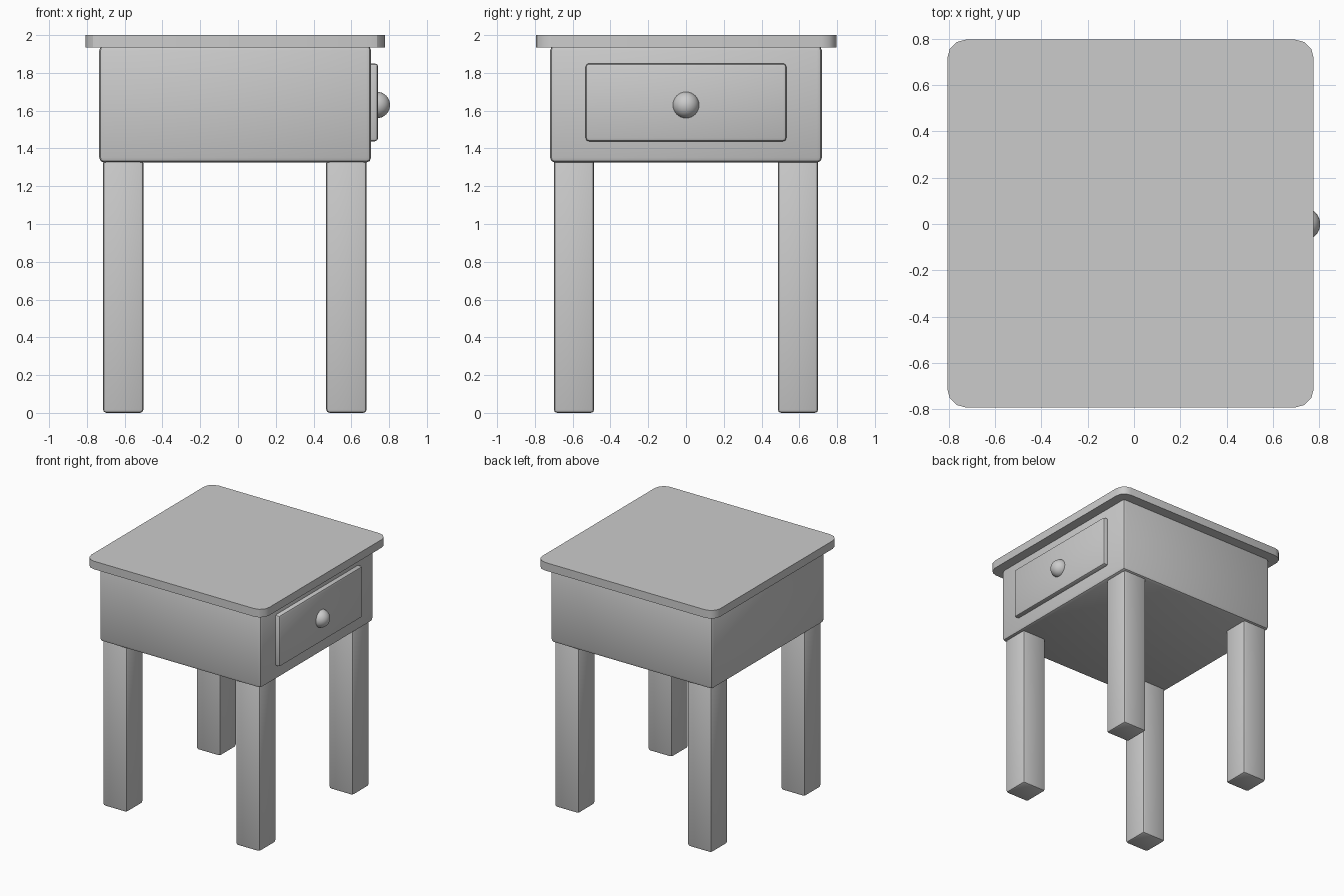
import bpy, bmesh

if "Cube" in bpy.data.objects:
    bpy.data.objects.remove(bpy.data.objects["Cube"])


def box(name, lo, hi, width=0.02, segs=2, vertical_only=False):
    """Box between two corners with rounded edges."""
    bm = bmesh.new()
    bmesh.ops.create_cube(bm, size=1)
    for v in bm.verts:
        v.co = [l + (c + 0.5) * (h - l) for c, l, h in zip(v.co, lo, hi)]
    edges = [e for e in bm.edges if not vertical_only
             or abs(e.verts[0].co.z - e.verts[1].co.z) > 1e-4]
    bmesh.ops.bevel(bm, geom=edges, offset=width, segments=segs,
                    profile=0.5, affect='EDGES')
    return finish(name, bm)


def finish(name, bm):
    mesh = bpy.data.meshes.new(name)
    bm.to_mesh(mesh)
    bm.free()
    ob = bpy.data.objects.new(name, mesh)
    bpy.context.collection.objects.link(ob)
    bpy.ops.object.select_all(action='DESELECT')
    ob.select_set(True)
    bpy.context.view_layer.objects.active = ob
    bpy.ops.object.shade_smooth_by_angle()
    return ob


# Table top with rounded corners
box("table_top", (-0.807, -0.793, 1.935), (0.777, 0.797, 2.0), 0.08, 3, True)

# Drawer case
box("case", (-0.735, -0.72, 1.325), (0.705, 0.72, 1.945), 0.027)

# Four legs
for xn, x in (("left", -0.715), ("right", 0.467)):
    for yn, y in (("front", -0.70), ("back", 0.486)):
        box(f"{yn}_{xn}_leg", (x, y, 0), (x + 0.214, y + 0.214, 1.34), 0.018)

# Drawer front
box("drawer_front", (0.66, -0.531, 1.438), (0.742, 0.531, 1.85), 0.017)

# Round drawer knob
bm = bmesh.new()
bmesh.ops.create_uvsphere(bm, u_segments=32, v_segments=16, radius=0.07)
knob = finish("drawer_knob", bm)
knob.location = (0.735, 0, 1.63)
